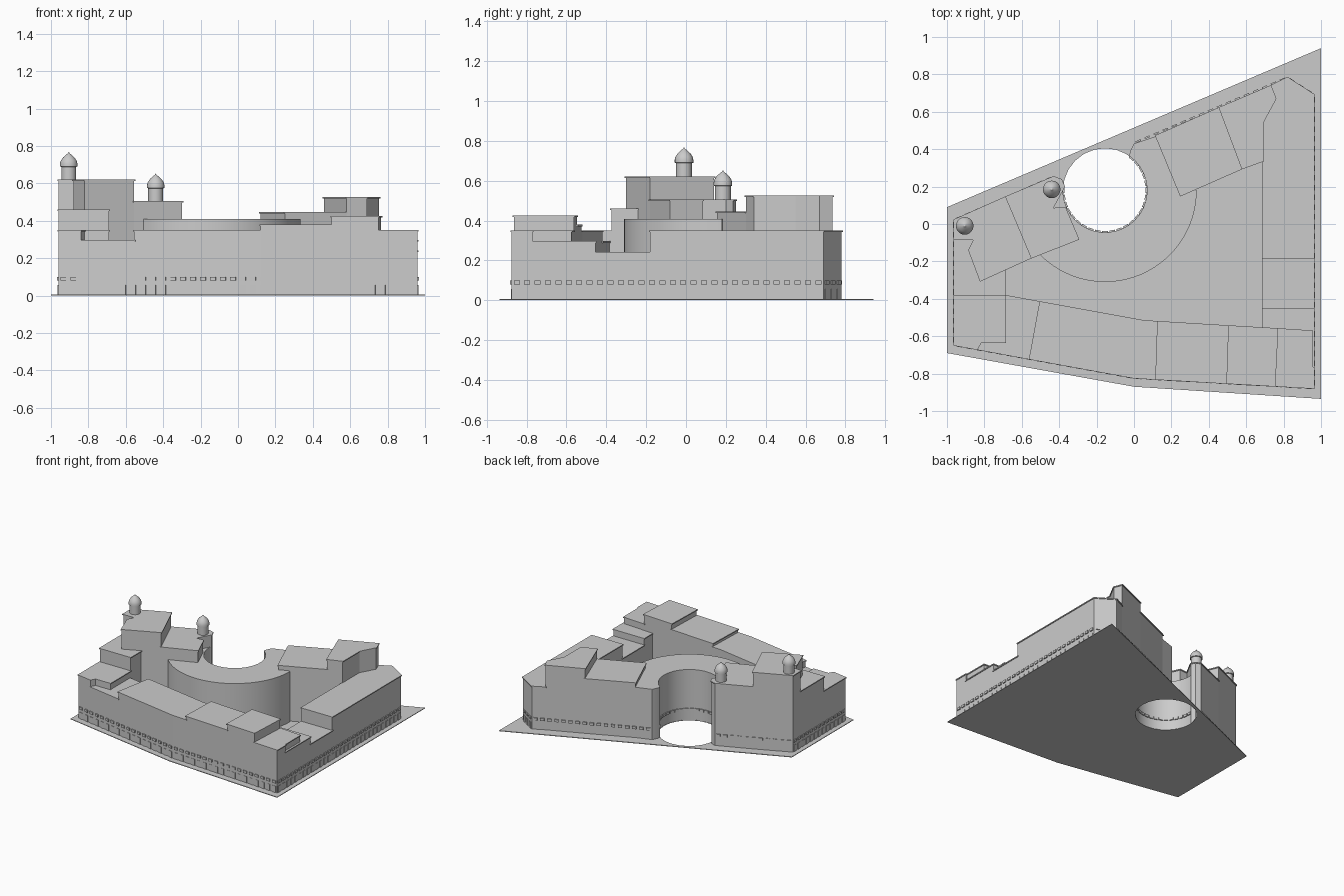
import bpy, bmesh, math
from mathutils import Vector, Matrix

if "Cube" in bpy.data.objects:
    bpy.data.objects.remove(bpy.data.objects["Cube"])

stone = bpy.data.materials.new("pale_grey_stone")
stone.diffuse_color = (0.6, 0.6, 0.6, 1)
stone.use_nodes = True
stone.node_tree.nodes["Principled BSDF"].inputs["Base Color"].default_value = stone.diffuse_color

CX, CY, R_IN, R_OUT = -0.155, 0.18, 0.225, 0.49   # round court


def arc(r, a0, a1, n):
    return [(CX + r * math.cos(math.radians(a0 + (a1 - a0) * i / n)),
             CY + r * math.sin(math.radians(a0 + (a1 - a0) * i / n))) for i in range(n + 1)]


def finish(name, bm, smooth=False):
    bmesh.ops.recalc_face_normals(bm, faces=bm.faces[:])
    me = bpy.data.meshes.new(name)
    bm.to_mesh(me)
    bm.free()
    me.materials.append(stone)
    ob = bpy.data.objects.new(name, me)
    bpy.context.collection.objects.link(ob)
    if smooth:
        bpy.ops.object.select_all(action='DESELECT')
        ob.select_set(True)
        bpy.context.view_layer.objects.active = ob
        bpy.ops.object.shade_smooth_by_angle(angle=math.radians(35))
    return ob


def prism(bm, loops, z0, z1):
    """Extrude an outline (with optional hole loops) between two heights."""
    edges = []
    for pts in loops:
        vs = [bm.verts.new((x, y, z0)) for x, y in pts]
        edges += [bm.edges.new((vs[i], vs[(i + 1) % len(vs)])) for i in range(len(vs))]
    if len(loops) == 1:
        faces = [bm.faces.new(vs)]
    else:
        g = bmesh.ops.triangle_fill(bm, edges=edges, use_beauty=True)
        faces = [f for f in g['geom'] if isinstance(f, bmesh.types.BMFace)]
    ext = bmesh.ops.extrude_face_region(bm, geom=faces, use_keep_orig=True)
    up = [v for v in ext['geom'] if isinstance(v, bmesh.types.BMVert)]
    bmesh.ops.translate(bm, verts=up, vec=(0, 0, z1 - z0))


def grow(pts, d):
    """Offset a counter-clockwise outline outward by d."""
    out = []
    for i, p in enumerate(pts):
        p = Vector(p)
        a = (p - Vector(pts[i - 1])).normalized()
        b = (Vector(pts[(i + 1) % len(pts)]) - p).normalized()
        na, nb = Vector((a.y, -a.x)), Vector((b.y, -b.x))
        out.append(tuple(p + (na + nb) * d / max(0.5, 1 + na.dot(nb))))
    return out


def block(name, pts, top, cornice=True):
    if sum(p[0] * q[1] - q[0] * p[1] for p, q in zip(pts, pts[1:] + pts[:1])) < 0:
        pts = pts[::-1]
    bm = bmesh.new()
    prism(bm, [pts], 0.003, top)
    if cornice:
        prism(bm, [grow(pts, 0.006)], top - 0.007, top + 0.001)
    finish(name, bm)


# Ground plate with the round hole
bm = bmesh.new()
prism(bm, [[(-1, 0.09), (-1, -0.69), (0, -0.87), (1, -0.935), (1, 0.94)],
           arc(R_IN, 0, 345, 23)], 0, 0.005)
finish("ground_plate", bm)

# Western wing
block("southwest_corner", [(-.96, -.645), (-.84, -.667), (-.82, -.63), (-.69, -.63),
                           (-.69, -.375), (-.96, -.375)], 0.35)
block("west_wing", [(-.96, -.375), (-.69, -.375), (-.69, -.24), (-.82, -.30),
                    (-.88, -.14), (-.85, -.08), (-.96, -.08)], 0.46)
block("northwest_tower", [(-.96, .02), (-.96, -.08), (-.85, -.08), (-.88, -.14),
                          (-.82, -.30), (-.555, -.18), (-.69, .14)], 0.62)
block("court_tower", [(-.69, .14), (-.555, -.18), (-.30, -.08), (-.37, .085),
                      (-.44, .08), (-.375, .20), (-.39, .235), (-.43, .25)], 0.505)

# Southern wing, stepped roofs
block("south_wing_low", [(-.84, -.667), (-.555, -.719), (-.5, -.42), (-.69, -.385),
                         (-.69, -.63), (-.82, -.63)], 0.295)
block("south_wing_long", [(-.555, -.719), (0, -.82), (.12, -.827), (.13, -.525),
                          (.05, -.52), (-.5, -.42)], 0.35)
block("south_wing_middle", [(.12, -.827), (.5, -.849), (.51, -.548), (.13, -.525)], 0.378)
block("south_wing_high", [(.5, -.849), (.75, -.863), (.765, -.563), (.51, -.548)], 0.425)
block("southeast_corner", [(.75, -.863), (.96, -.875), (.96, -.77), (.95, -.77),
                           (.95, -.575), (.765, -.563)], 0.35)

# Eastern wing
block("east_wing_south", [(.69, -.77), (.96, -.77), (.96, -.455), (.69, -.455)], 0.295)
block("east_wing_gap", [(.69, -.455), (.96, -.455), (.96, -.18), (.69, -.18)], 0.24)
block("east_wing_north", [(.69, -.18), (.96, -.18), (.96, .69), (.82, .78), (.73, .735),
                          (.755, .67), (.69, .55)], 0.35)

# Northern wing
block("north_wing_high", [(.46, .62), (.58, .30), (.69, .34), (.69, .55), (.755, .67),
                          (.73, .735)], 0.525)
block("north_wing_low", [(.12, .47), (.25, .155), (.58, .30), (.46, .62)], 0.445)

# Curved crescent around the round court
bm = bmesh.new()
prism(bm, [arc(R_OUT, 200, 360, 36) + [(.25, .2), (.12, .47), (0, .43), (-.02, .39)]
           + arc(R_IN, 55, -185, 24)], 0.003, 0.408)
finish("crescent", bm, True)

# Pointed domes on drums
profile = [(0.040, 0), (0.040, 0.068), (0.047, 0.070), (0.047, 0.084), (0.043, 0.100),
           (0.031, 0.118), (0.014, 0.133), (0.005, 0.140), (0, 0.148)]
for name, x, y, z in (("west_dome", -.905, -.01, .62), ("court_dome", -.44, .185, .505)):
    bm = bmesh.new()
    vs = [bm.verts.new((x + r, y, z + h)) for r, h in profile]
    es = [bm.edges.new(e) for e in zip(vs, vs[1:])]
    bmesh.ops.spin(bm, geom=vs + es, cent=(x, y, z), axis=(0, 0, 1),
                   angle=math.tau, steps=20, use_duplicate=False)
    bmesh.ops.remove_doubles(bm, verts=bm.verts[:], dist=0.0005)
    finish(name, bm, True)


def plates(name, path, step, width, z0, z1, depth):
    """Row of small plates along the outer side of a counter-clockwise path."""
    bm = bmesh.new()
    for p, q in zip(path, path[1:]):
        p, q = Vector(p), Vector(q)
        length = (q - p).length
        n = max(1, round(length / step)) if length > width else 0
        d = (q - p).normalized()
        for i in range(n):
            c = p + (q - p) * (i + 0.5) / n + Vector((d.y, -d.x)) * (depth / 2 - 0.001)
            m = (Matrix.Translation((c.x, c.y, (z0 + z1) / 2))
                 @ Matrix.Rotation(math.atan2(d.y, d.x), 4, 'Z')
                 @ Matrix.Diagonal((width, depth, z1 - z0, 1)))
            bmesh.ops.create_cube(bm, size=1, matrix=m)
    finish(name, bm)


# Window band and ground-floor bays
street = [(-.96, .02), (-.96, -.645), (0, -.82), (.96, -.875), (.96, .69), (.82, .78), (0, .43)]
court = arc(R_IN, 55, -185, 24)
plates("window_band", street, 0.053, 0.03, 0.08, 0.1, 0.009)
plates("tower_windows", [(-.43, .25), (-.96, .02)], 0.053, 0.03, 0.08, 0.1, 0.009)
plates("court_windows", court, 0.053, 0.03, 0.08, 0.1, 0.009)
plates("street_bays", street[:6], 0.053, 0.028, 0.004, 0.056, 0.005)
